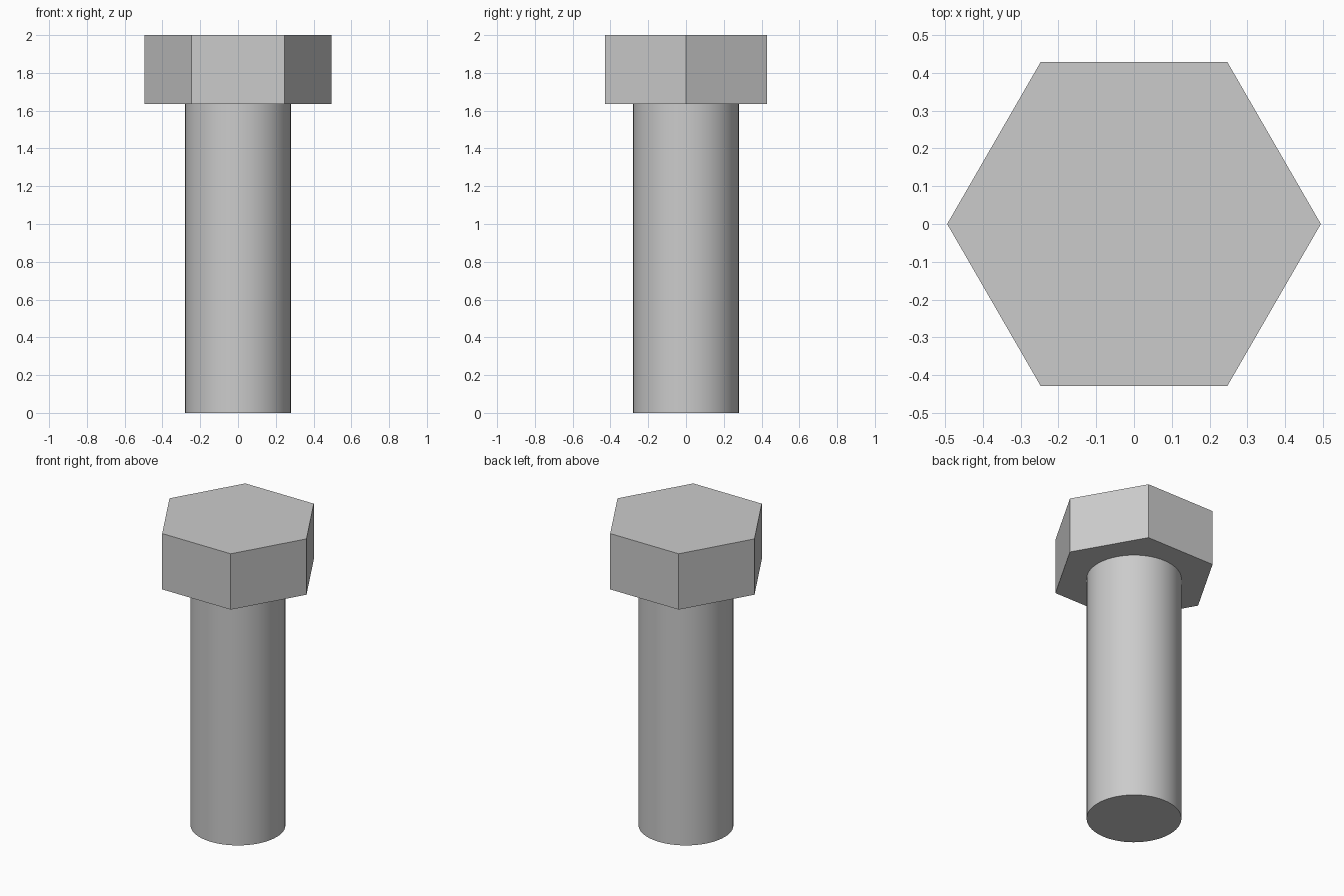
import bpy
import math

cube = bpy.data.objects.get("Cube")
if cube:
    bpy.data.objects.remove(cube, do_unlink=True)

HEAD_BASE = 1.636
TOP = 2.0

# Plain steel material
steel = bpy.data.materials.new("steel grey")
steel.use_nodes = True
colour = (0.6, 0.6, 0.6, 1)
steel.diffuse_color = colour
steel.node_tree.nodes["Principled BSDF"].inputs["Base Color"].default_value = colour


def prism(name, sides, radius, bottom, top):
    """Upright capped prism with its first corner on the x axis."""
    bpy.ops.mesh.primitive_cylinder_add(
        vertices=sides, radius=radius, depth=top - bottom,
        location=(0, 0, (bottom + top) / 2),
        rotation=(0, 0, math.pi / 2))
    obj = bpy.context.object
    obj.name = name
    obj.data.materials.append(steel)
    bpy.ops.object.transform_apply(location=False, rotation=True, scale=True)
    return obj


# Hexagonal head with flat faces
prism("hex_head", 6, 0.494, HEAD_BASE, TOP)

# Round shank with smooth sides and sharp rims
prism("shank", 64, 0.28, 0, HEAD_BASE)
bpy.ops.object.shade_smooth_by_angle(angle=math.radians(30))
